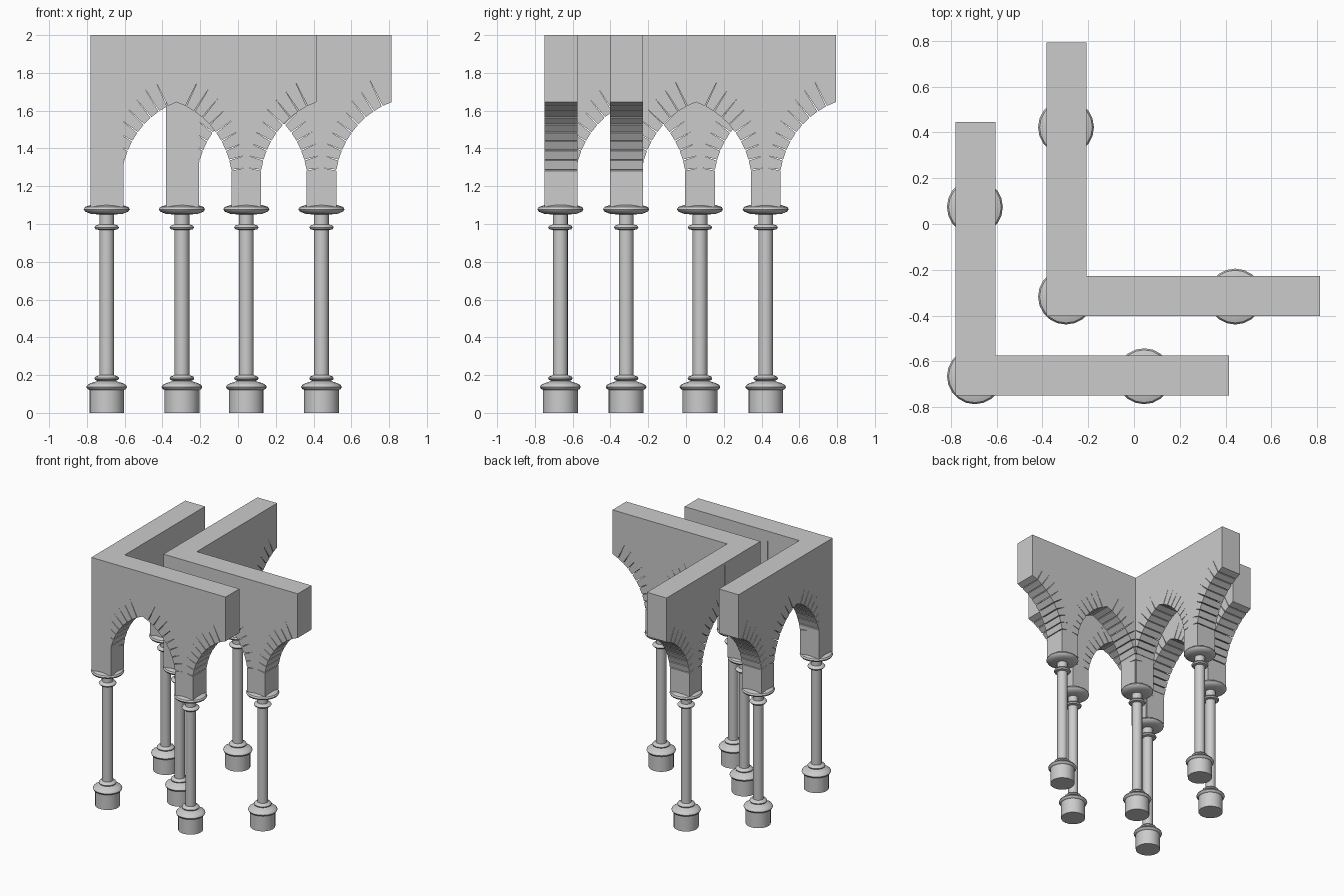
import bpy, bmesh, math

if "Cube" in bpy.data.objects:
    bpy.data.objects.remove(bpy.data.objects["Cube"])

T = 0.175                       # wall thickness
LEN, APEX = 1.195, 0.455        # wing length, arch crown position from the corner
PIER0, PIER1 = 0.745, 0.903     # edges of the middle pier
CORNER = 0.168                  # edge of the corner pier
Z_PIER, Z_SPRING, Z_TOP = 1.09, 1.285, 2.0
R, CX, CZ = 0.461, 0.455, -0.074
STONES = 9


def add_object(name, bm):
    bmesh.ops.recalc_face_normals(bm, faces=bm.faces)
    mesh = bpy.data.meshes.new(name)
    bm.to_mesh(mesh)
    bm.free()
    ob = bpy.data.objects.new(name, mesh)
    bpy.context.collection.objects.link(ob)
    return ob


# Half arch outline from springing to crown, with a narrow wedge slot at each stone joint
def half_arch(spring, crown):
    k = (crown - spring) / 0.30
    a0 = math.atan2(-CZ, -CX)
    a1 = math.atan2(0.36 - CZ, 0.30 - CX)

    def at(a, r):
        return (spring + k * (CX + r * math.cos(a)), Z_SPRING + CZ + r * math.sin(a))

    pts = []
    for i in range(STONES):
        a = a0 + (a1 - a0) * i / STONES
        pts += [at(a + 0.007, R), at(a, R + 0.07 + 0.01 * i), at(a - 0.007, R)]
    pts.append(at(a1, R))
    return pts


# Wall piece: profile in (distance, height) pushed through the wall thickness
def wall_piece(name, profile, origin, along_y):
    bm = bmesh.new()

    def vert(u, v, z):
        x, y = (v, u) if along_y else (u, v)
        return bm.verts.new((origin[0] + x, origin[1] + y, z))

    near = [vert(u, 0, z) for u, z in profile]
    far = [vert(u, T, z) for u, z in profile]
    bm.faces.new(near)
    bm.faces.new(far[::-1])
    n = len(profile)
    for i in range(n):
        j = (i + 1) % n
        bm.faces.new((near[i], far[i], far[j], near[j]))
    add_object(name, bm)


# Column: turned profile of (radius, height)
COLUMN = [(0, 0), (0.092, 0), (0.092, 0.122), (0.102, 0.126), (0.108, 0.137),
          (0.102, 0.148), (0.085, 0.157), (0.06, 0.165), (0.05, 0.17),
          (0.062, 0.176), (0.065, 0.184), (0.06, 0.192), (0.039, 0.2),
          (0.039, 0.968), (0.058, 0.972), (0.065, 0.982), (0.058, 0.992),
          (0.039, 0.998), (0.039, 1.05), (0.085, 1.054), (0.115, 1.066),
          (0.122, 1.078), (0.115, 1.09), (0.085, 1.1), (0, 1.1)]


def column(name, x, y, sides=20):
    bm = bmesh.new()
    vs = [bm.verts.new((r, 0, z)) for r, z in COLUMN]
    es = [bm.edges.new(p) for p in zip(vs, vs[1:])]
    bmesh.ops.spin(bm, geom=vs + es, cent=(0, 0, 0), axis=(0, 0, 1),
                   angle=2 * math.pi, steps=sides, use_duplicate=False)
    bmesh.ops.remove_doubles(bm, verts=bm.verts, dist=1e-4)
    ob = add_object(name, bm)
    ob.location = (x, y, 0)
    ob.data.shade_smooth()
    ob.data.set_sharp_from_angle(angle=math.radians(40))


corner_profile = ([(0, Z_PIER), (CORNER, Z_PIER)] + half_arch(CORNER, APEX)
                  + [(APEX, Z_TOP), (0, Z_TOP)])
middle_profile = ([(PIER0, Z_PIER), (PIER1, Z_PIER)] + half_arch(PIER1, LEN)
                  + [(LEN, Z_TOP), (APEX, Z_TOP)] + half_arch(PIER0, APEX)[::-1])

# Two identical L-shaped arcades, one set behind the other
for label, origin in (("outer", (-0.78, -0.75)), ("inner", (-0.382, -0.402))):
    for wing, along_y in (("front", False), ("side", True)):
        wall_piece(f"{label}_{wing}_corner_wall", corner_profile, origin, along_y)
        wall_piece(f"{label}_{wing}_arch_wall", middle_profile, origin, along_y)
    c, m = 0.085, (PIER0 + PIER1) / 2
    for part, dx, dy in (("corner", c, c), ("front", m, c), ("side", c, m)):
        column(f"{label}_{part}_column", origin[0] + dx, origin[1] + dy)
